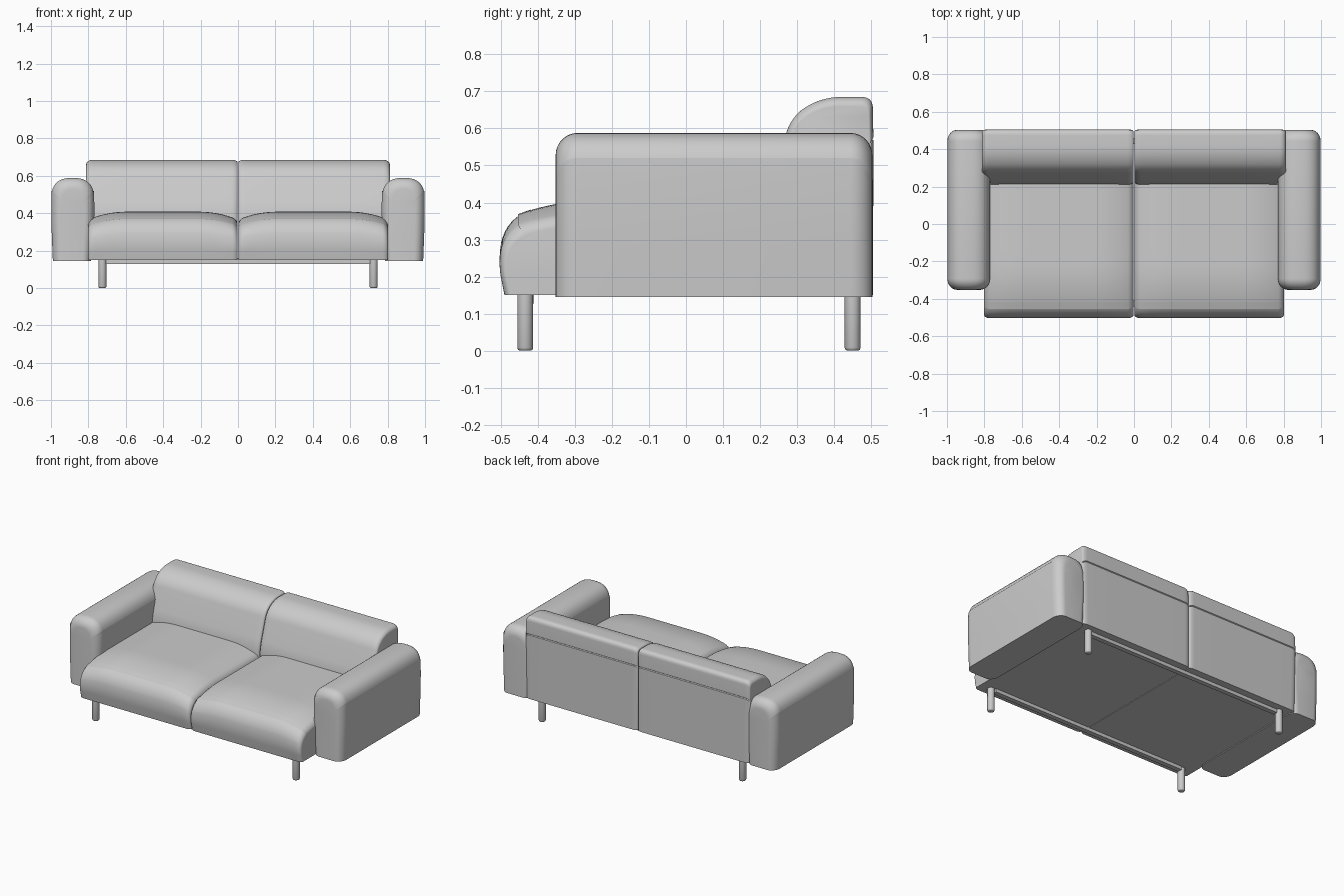
import bpy, bmesh
from math import sqrt, pi, sin, cos
from mathutils import Vector

if "Cube" in bpy.data.objects:
    bpy.data.objects.remove(bpy.data.objects["Cube"])


def rounded(corners, n=8):
    """Closed 2D outline from (a, b, radius) corners."""
    out = []
    for i, (a, b, r) in enumerate(corners):
        p = Vector((a, b))
        if r == 0:
            out.append(p)
            continue
        q0 = Vector(corners[i - 1][:2])
        q1 = Vector(corners[(i + 1) % len(corners)][:2])
        s, e = p + (q0 - p).normalized() * r, p + (q1 - p).normalized() * r
        for k in range(n + 1):
            t = k / n
            out.append(s * (1 - t) ** 2 + p * 2 * t * (1 - t) + e * t * t)
    return out


def loft(name, rings, mirror=True, angle=40):
    """Skin a list of 3D rings, cap both ends, mirror across x."""
    bm = bmesh.new()
    vs = [[bm.verts.new(p) for p in ring] for ring in rings]
    n = len(vs[0])
    for a, b in zip(vs, vs[1:]):
        for i in range(n):
            j = (i + 1) % n
            bm.faces.new((a[i], a[j], b[j], b[i]))
    bm.faces.new(vs[0])
    bm.faces.new(vs[-1])
    bmesh.ops.recalc_face_normals(bm, faces=bm.faces)
    me = bpy.data.meshes.new(name)
    bm.to_mesh(me)
    bm.free()
    ob = bpy.data.objects.new(name, me)
    bpy.context.collection.objects.link(ob)
    bpy.ops.object.select_all(action='DESELECT')
    ob.select_set(True)
    bpy.context.view_layer.objects.active = ob
    bpy.ops.object.shade_smooth_by_angle(angle=angle * pi / 180)
    if mirror:
        ob.modifiers.new("Mirror", 'MIRROR').use_mirror_merge = False
    return ob


def stations(a, b, r, extra=0, n=8):
    """Positions from a to b, dense over the rounded ends of length r."""
    ends = [r * (1 - cos(pi / 2 * k / n)) for k in range(n + 1)]
    mid = [a + r + (b - a - 2 * r) * k / (extra + 1) for k in range(1, extra + 1)]
    return [a + e for e in ends] + mid + [b - e for e in reversed(ends)]


def edge(t, r):
    """Quarter-circle inset (0..1) at distance t from an end."""
    u = max(0, 1 - t / r)
    return 1 - sqrt(max(0, 1 - u * u))


# Arms: rounded-top section lofted front to back
arm = rounded([(0.785, 0.145, 0), (0.764, 0.40, 0.12), (0.775, 0.588, 0.10),
               (0.995, 0.588, 0.10), (1.0, 0.40, 0.12), (0.99, 0.145, 0)])
rings = []
for y in stations(-0.352, 0.503, 0.06):
    e = edge(min(y + 0.352, 0.503 - y), 0.06)
    sx, sz = 1 - e * 0.055 / 0.117, 1 - e * 0.06 / 0.443
    rings.append([(0.885 + (p.x - 0.885) * sx, y, 0.145 + (p.y - 0.145) * sz) for p in arm])
loft("arm", rings)

# Seat cushions: side profile lofted across, crowned in the middle
seat = rounded([(0.30, 0.15, 0), (0.30, 0.408, 0), (0.0, 0.408, 0.15),
                (-0.34, 0.408, 0.12), (-0.485, 0.358, 0.07),
                (-0.508, 0.25, 0.05), (-0.49, 0.15, 0)])
X0, X1 = 0.002, 0.802
rings = []
for x in stations(X0, X1, 0.03, extra=24):
    t = min(x - X0, X1 - x)
    e = edge(t, 0.03)
    drop = 0.042 * max(0, 1 - t / 0.22) ** 2.2 + 0.024 * e
    sz, sy = 1 - drop / 0.258, 1 - e * 0.018 / 0.80
    rings.append([(x, 0.3 + (p.x - 0.3) * sy, 0.15 + (p.y - 0.15) * sz) for p in seat])
loft("seat_cushion", rings)

# Back cushions: sloped front, rounded top, groove where the back panel meets
back = rounded([(0.505, 0.15, 0), (0.506, 0.568, 0), (0.500, 0.572, 0), (0.506, 0.576, 0),
                (0.504, 0.685, 0.03), (0.36, 0.685, 0.06), (0.285, 0.63, 0.04),
                (0.21, 0.41, 0.06), (0.21, 0.15, 0)])
B0, B1 = 0.002, 0.812
rings = []
for x in stations(B0, B1, 0.035, extra=4):
    t = min(x - B0, B1 - x)
    e = edge(t, 0.035)
    k = 0.014 if x < 0.4 else 0.026
    sz, sy = 1 - e * k / 0.535, 1 - e * 0.012 / 0.13
    rings.append([(x - 0.012 * (x / B1) * max(0, 1 - p.y / 0.55),
                   0.38 + (p.x - 0.38) * sy, 0.15 + (p.y - 0.15) * sz) for p in back])
loft("back_cushion", rings, angle=35)

# Legs: round posts with softened feet
for name, y in (("front_leg", -0.434), ("back_leg", 0.45)):
    rings = []
    for r, z in ((0.015, 0), (0.019, 0.002), (0.0215, 0.008), (0.0215, 0.16)):
        rings.append([(0.725 + r * cos(a * pi / 12), y + r * sin(a * pi / 12), z)
                      for a in range(24)])
    loft(name, rings, angle=60)

# Support rails between the legs
for name, y0, y1 in (("front_rail", -0.44, -0.41), ("back_rail", 0.428, 0.458)):
    sec = [(y0, 0.128), (y1, 0.128), (y1, 0.16), (y0, 0.16)]
    loft(name, [[(x, y, z) for y, z in sec] for x in (-0.706, 0.706)], mirror=False)
